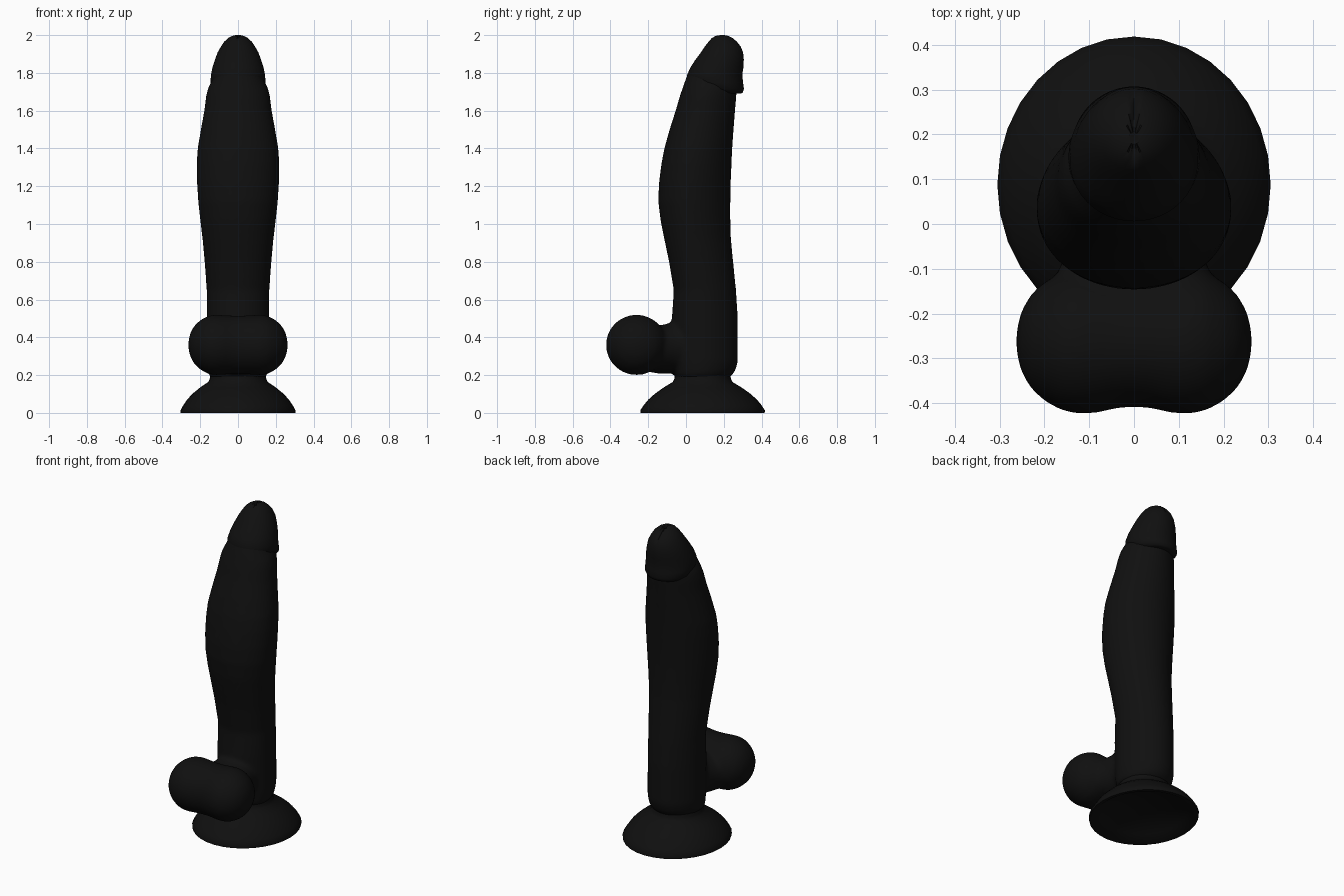
import bpy, bmesh, math
from mathutils import Vector

black = bpy.data.materials.new("matte_black")
black.diffuse_color = (0.005, 0.005, 0.005, 1)


def loft(bm, rings, n=48, egg=0.0):
    """Skin ellipses given as (centre, half-axis u, half-axis v), capping both ends."""
    loops = []
    for c, u, v in rings:
        c, u, v = Vector(c), Vector(u), Vector(v)
        loop = []
        for i in range(n):
            a = 2 * math.pi * i / n
            w = 1 - egg * math.sin(a)
            loop.append(bm.verts.new(c + u * math.cos(a) * w + v * math.sin(a)))
        loops.append(loop)
    for a, b in zip(loops, loops[1:]):
        for i in range(n):
            j = (i + 1) % n
            bm.faces.new((a[i], a[j], b[j], b[i]))
    bm.faces.new(loops[0][::-1])
    bm.faces.new(loops[-1])


def upright(rows):
    """Rows of (z, front y, back y, half width) to horizontal ellipses."""
    return [((0, (f + b) / 2, z), (w, 0, 0), (0, (b - f) / 2, 0)) for z, f, b, w in rows]


def finish(bm, name, angle=60):
    bmesh.ops.recalc_face_normals(bm, faces=bm.faces[:])
    me = bpy.data.meshes.new(name)
    bm.to_mesh(me)
    bm.free()
    me.materials.append(black)
    ob = bpy.data.objects.new(name, me)
    bpy.context.collection.objects.link(ob)
    bpy.ops.object.select_all(action='DESELECT')
    ob.select_set(True)
    bpy.context.view_layer.objects.active = ob
    bpy.ops.object.shade_smooth_by_angle(angle=math.radians(angle))
    return ob


def blend(ob, voxel, iterations):
    """Fuse overlapping shells and soften the joins."""
    m = ob.modifiers.new("fuse", 'REMESH')
    m.mode = 'VOXEL'
    m.voxel_size = voxel
    m.use_smooth_shade = True
    s = ob.modifiers.new("soften", 'SMOOTH')
    s.factor = 0.5
    s.iterations = iterations


# main body: curved column
bm = bmesh.new()
loft(bm, upright([
    (0.19, -0.06, 0.235, 0.15), (0.22, -0.065, 0.26, 0.16), (0.27, -0.07, 0.275, 0.165),
    (0.50, -0.075, 0.275, 0.165), (0.65, -0.065, 0.265, 0.165), (0.80, -0.09, 0.25, 0.176),
    (0.92, -0.115, 0.238, 0.187), (1.02, -0.135, 0.235, 0.199), (1.12, -0.147, 0.235, 0.21),
    (1.22, -0.143, 0.237, 0.216), (1.32, -0.13, 0.241, 0.217), (1.40, -0.115, 0.245, 0.213),
    (1.50, -0.087, 0.252, 0.196), (1.60, -0.055, 0.26, 0.178), (1.68, -0.032, 0.267, 0.168),
    (1.72, -0.018, 0.268, 0.158), (1.75, -0.008, 0.265, 0.142), (1.81, 0.015, 0.25, 0.115),
    (1.86, 0.05, 0.22, 0.08)]), egg=0.1)

# paired front lobes, lofted sideways as one rounded form
half = [(0.04, 0.147), (0.08, 0.157), (0.12, 0.16), (0.16, 0.153), (0.20, 0.131),
        (0.23, 0.103), (0.25, 0.069), (0.26, 0.035), (0.263, 0.01)]
row = [(-x, r) for x, r in reversed(half)] + [(0, 0.144)] + half
loft(bm, [((x, -0.262, 0.36), (0, r + 0.002, 0), (0, 0, max(r, 0.155) if abs(x) < 0.1 else r))
          for x, r in row])

# bridge joining the lobes to the column
loft(bm, [((0, -0.24, 0.35), (0.20, 0, 0), (0, 0, 0.125)),
          ((0, -0.14, 0.335), (0.185, 0, 0), (0, 0, 0.128)),
          ((0, -0.06, 0.345), (0.15, 0, 0), (0, 0, 0.135)),
          ((0, 0.06, 0.36), (0.12, 0, 0), (0, 0, 0.15))])
blend(finish(bm, "body"), 0.012, 8)

# rounded tip with an overhanging rear lip
bm = bmesh.new()
loft(bm, upright([
    (1.69, 0.15, 0.29, 0.085), (1.695, 0.12, 0.30, 0.11), (1.715, 0.06, 0.307, 0.137),
    (1.75, 0.01, 0.302, 0.146), (1.79, 0.006, 0.298, 0.143), (1.83, 0.024, 0.304, 0.135),
    (1.87, 0.05, 0.306, 0.122), (1.91, 0.08, 0.302, 0.107), (1.94, 0.1, 0.29, 0.09),
    (1.965, 0.12, 0.27, 0.073), (1.985, 0.137, 0.247, 0.051), (1.996, 0.157, 0.226, 0.03),
    (2.0, 0.178, 0.205, 0.012)]), egg=0.05)
# small crease on the crown
for v in bm.verts:
    if abs(v.co.x) < 0.006 and v.co.z > 1.93 and v.co.y > 0.15:
        v.co.z -= 0.014
finish(bm, "tip")

# flared foot: outer flare, thin rim and hollow underside
bm = bmesh.new()
profile = [(0.14, 0.26), (0.147, 0.20), (0.15, 0.18), (0.158, 0.163), (0.20, 0.135),
           (0.24, 0.102), (0.27, 0.07), (0.29, 0.04), (0.305, 0.013), (0.303, 0.0),
           (0.285, 0.0), (0.24, 0.03), (0.16, 0.06), (0.08, 0.075), (0.01, 0.08)]
rings = []
for r, z in profile:
    stretch = 1.0 + 0.083 * min(1, max(0, (r - 0.15) / 0.15))
    rings.append(((0, 0.088, z), (r, 0, 0), (0, r * stretch, 0)))
loft(bm, rings, n=32)
finish(bm, "foot", 45)
